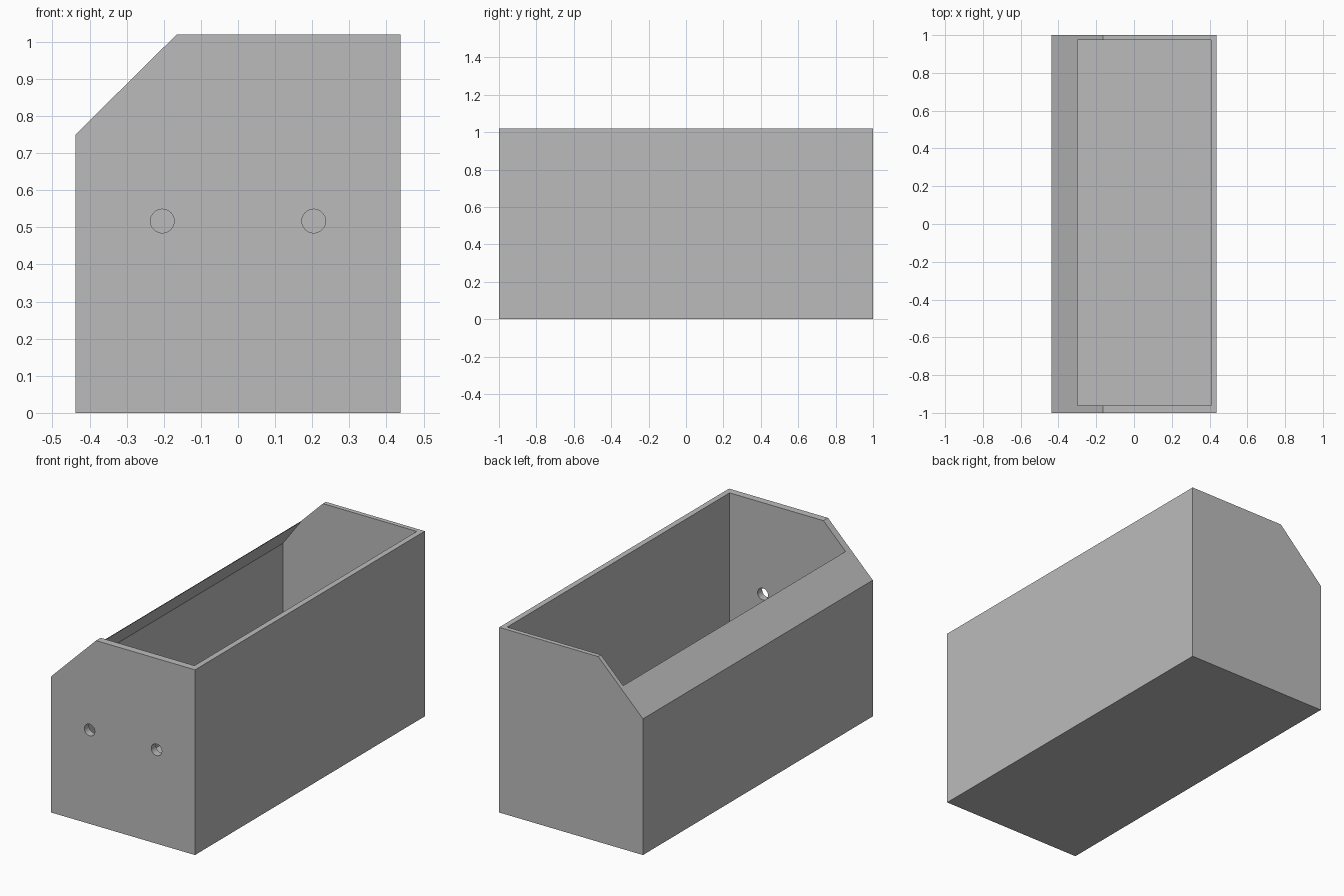
import bpy, bmesh, math

if "Cube" in bpy.data.objects:
    bpy.data.objects.remove(bpy.data.objects["Cube"])


def prism(name, profile, y0, y1):
    """Extrude an x/z profile along y."""
    bm = bmesh.new()
    face = bm.faces.new([bm.verts.new((x, y0, z)) for x, z in profile])
    ext = bmesh.ops.extrude_face_region(bm, geom=[face])
    moved = [v for v in ext["geom"] if isinstance(v, bmesh.types.BMVert)]
    bmesh.ops.translate(bm, verts=moved, vec=(0, y1 - y0, 0))
    bmesh.ops.recalc_face_normals(bm, faces=bm.faces)
    mesh = bpy.data.meshes.new(name)
    bm.to_mesh(mesh)
    bm.free()
    ob = bpy.data.objects.new(name, mesh)
    bpy.context.collection.objects.link(ob)
    return ob


def cut(target, cutter):
    """Subtract the cutter, apply it and remove the helper."""
    cutter.hide_render = True
    mod = target.modifiers.new(cutter.name, 'BOOLEAN')
    mod.operation = 'DIFFERENCE'
    mod.solver = 'EXACT'
    mod.object = cutter
    bpy.context.view_layer.objects.active = target
    bpy.ops.object.modifier_apply(modifier=mod.name)
    bpy.data.objects.remove(cutter)


grey = bpy.data.materials.new("light_grey")
grey.diffuse_color = (0.5, 0.5, 0.5, 1)
grey.use_nodes = True
grey.node_tree.nodes["Principled BSDF"].inputs["Base Color"].default_value = grey.diffuse_color

# Outer shell with one sloped top corner
bin_body = prism("bin_body", [(-0.438, 0), (0.438, 0), (0.438, 1.02),
                              (-0.165, 1.02), (-0.438, 0.75)], -1, 1)
bin_body.data.materials.append(grey)

# Cavity, widening below the lip of the sloped side
cut(bin_body, prism("cavity_cutter", [(-0.41, 0.03), (0.407, 0.03), (0.407, 1.2),
                                      (-0.30, 1.2), (-0.30, 0.883), (-0.41, 0.735)],
                    -0.96, 0.975))

# Two round holes through the front wall
for side in (-1, 1):
    circle = [(side * 0.204 + 0.032 * math.cos(a), 0.517 + 0.032 * math.sin(a))
              for a in (math.tau * i / 32 for i in range(32))]
    cut(bin_body, prism("hole_cutter", circle, -1.1, -0.9))

# Smooth hole walls, sharp box edges
bpy.ops.object.select_all(action='DESELECT')
bin_body.select_set(True)
bpy.context.view_layer.objects.active = bin_body
bpy.ops.object.shade_smooth_by_angle(angle=math.radians(30))
